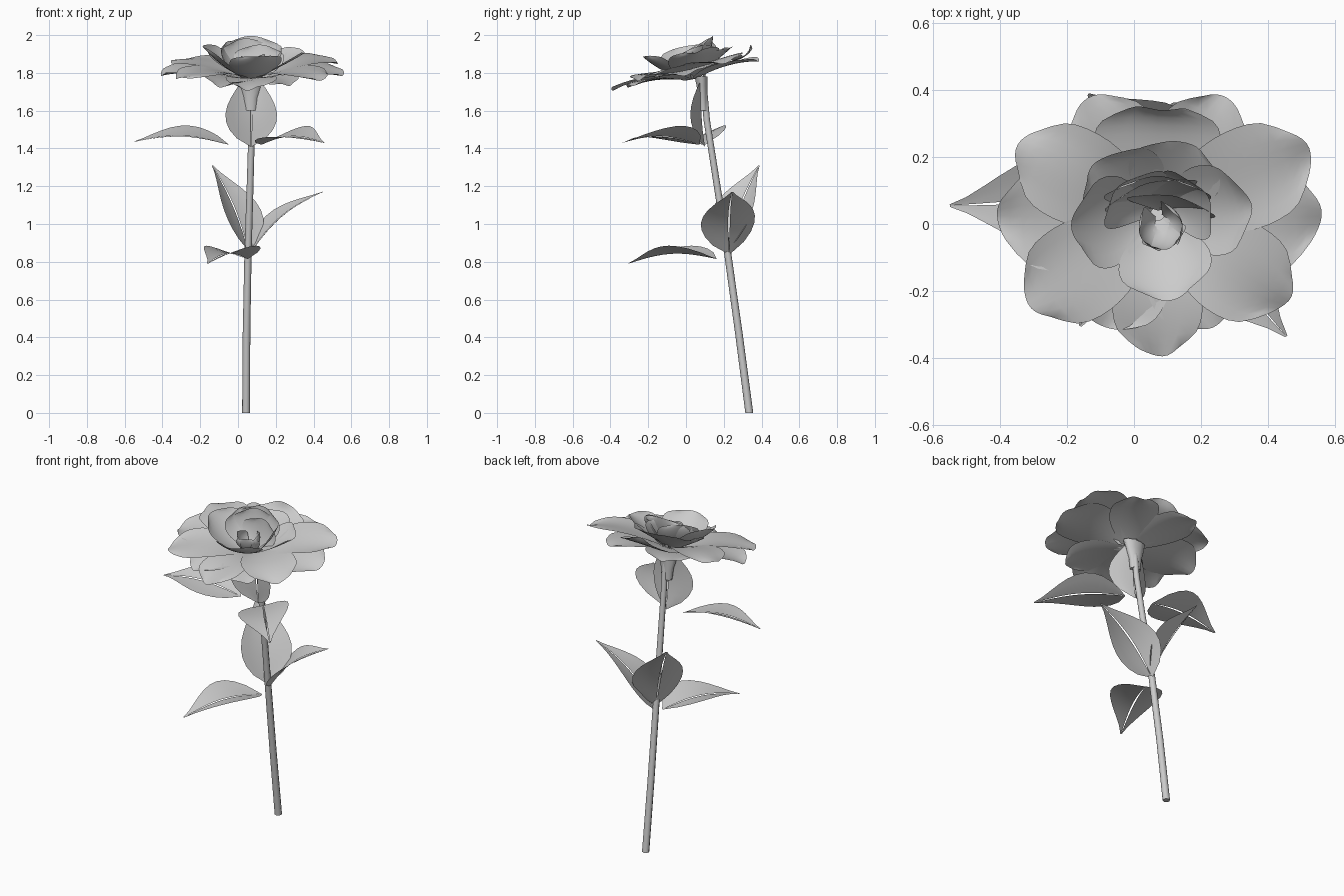
import bpy, math
from mathutils import Vector, Matrix

cube = bpy.data.objects.get("Cube")
if cube:
    bpy.data.objects.remove(cube, do_unlink=True)

grey = bpy.data.materials.new("light_grey")
grey.use_nodes = True
grey.diffuse_color = (0.6, 0.6, 0.6, 1)
grey.node_tree.nodes["Principled BSDF"].inputs["Base Color"].default_value = (0.6, 0.6, 0.6, 1)


def make_object(name, verts, faces):
    mesh = bpy.data.meshes.new(name)
    mesh.from_pydata(verts, [], faces)
    mesh.materials.append(grey)
    for p in mesh.polygons:
        p.use_smooth = len(p.vertices) == 4
    obj = bpy.data.objects.new(name, mesh)
    bpy.context.collection.objects.link(obj)
    return obj


def grid_faces(rows, cols, start=0):
    return [(start + i * cols + j, start + i * cols + j + 1,
             start + (i + 1) * cols + j + 1, start + (i + 1) * cols + j)
            for i in range(rows - 1) for j in range(cols - 1)]


# Loft of horizontal rings: each ring is (x, y, z, x radius, y radius)
def tube(name, rings, sides=8):
    verts = [(x + rx * math.cos(a), y + ry * math.sin(a), z)
             for x, y, z, rx, ry in rings
             for a in (math.tau * k / sides for k in range(sides))]
    faces = [(i * sides + k, i * sides + (k + 1) % sides,
              (i + 1) * sides + (k + 1) % sides, (i + 1) * sides + k)
             for i in range(len(rings) - 1) for k in range(sides)]
    faces.append(tuple(reversed(range(sides))))
    faces.append(tuple(range(len(verts) - sides, len(verts))))
    return make_object(name, verts, faces)


# Folded, arched leaf in two halves with a narrow slit along the midrib;
# roll (degrees) turns it about its length
def leaf(name, base, tip, arch=0.045, half_width=0.145, fold=0.2, roll=0):
    base, tip = Vector(base), Vector(tip)
    along = (tip - base).normalized()
    side = along.cross(Vector((0, 0, 1))).normalized()
    side.rotate(Matrix.Rotation(math.radians(roll), 3, along))
    up = side.cross(along)
    verts, faces, rows, cols = [], [], 11, 4
    for sign in (-1, 1):
        start = len(verts)
        for i in range(rows):
            u = i / (rows - 1)
            w = half_width * math.sin(math.pi * u ** 0.72) * (1 - 0.4 * u ** 3)
            w = max(w, 0.004)
            slit = 0.005 * math.sin(math.pi * u)
            mid = base.lerp(tip, u) + up * arch * math.sin(math.pi * u)
            for j in range(cols):
                v = j / (cols - 1)
                verts.append(mid + side * sign * (slit + w * v) + up * fold * w * v ** 1.3)
        half = grid_faces(rows, cols, start)
        faces += half if sign > 0 else [f[::-1] for f in half]
    return make_object(name, verts, faces)


# Flower head frame, leaning towards the front
head = Matrix.Translation((0.07, 0.03, 1.765)) @ Matrix.Rotation(0.19, 4, "X")


# Petal whose slope runs from rise0 to rise1 degrees along its length
def petal(name, azimuth, length, half_width, rise0, rise1,
          cup=0.2, ruffle=0.0, curl=0, centre=(0, 0), root=0.02):
    a = math.radians(azimuth)
    out = Vector((math.cos(a), math.sin(a), 0))
    side = Vector((-math.sin(a), math.cos(a), 0))
    z = Vector((0, 0, 1))
    pos = Vector((*centre, 0)) + out * root
    verts, rows, cols = [], 13, 9
    for i in range(rows):
        u = i / (rows - 1)
        e = math.radians(rise0 + (rise1 - rise0) * u + curl * u ** 5)
        step = out * math.cos(e) + z * math.sin(e)
        normal = z * math.cos(e) - out * math.sin(e)
        if i:
            pos = pos + step * length / (rows - 1)
        if u < 0.6:
            w = 0.25 + 0.75 * math.sin(math.pi / 2 * u / 0.6)
        else:
            w = max(0.45, math.sqrt(max(0, 1 - ((u - 0.6) / 0.4) ** 2.6)))
        w *= half_width
        for j in range(cols):
            v = 2 * j / (cols - 1) - 1
            wave = ruffle * u * u * math.sin(3 * v + azimuth)
            round_tip = -0.07 * length * v * v * u ** 4
            verts.append(head @ (pos + side * w * v + step * round_tip
                                 + normal * (cup * w * v * v + wave)))
    # rows run outwards, so the faces point up and inwards
    return make_object(name, verts, grid_faces(rows, cols))


# Stem and the flared cup under the flower
tube("stem", [(0.043, 0.335, 0, 0.021, 0.021), (0.045, 0.28, 0.42, 0.02, 0.02),
              (0.053, 0.22, 0.85, 0.019, 0.019), (0.064, 0.165, 1.2, 0.018, 0.018),
              (0.074, 0.11, 1.55, 0.017, 0.017), (0.077, 0.09, 1.77, 0.017, 0.017)])
tube("calyx", [(0.067, 0.092, 1.6, 0.034, 0.024), (0.066, 0.088, 1.67, 0.042, 0.026),
               (0.066, 0.085, 1.73, 0.062, 0.03), (0.066, 0.08, 1.78, 0.075, 0.036)], 10)

# Leaves from the top of the stem downwards
leaf("upper_right_leaf", (-0.05, 0.1, 1.42), (-0.55, 0.055, 1.435), arch=0.04, roll=-12)
leaf("upper_left_leaf", (0.125, 0.07, 1.42), (0.455, -0.335, 1.43), arch=0.04, roll=12)
leaf("upright_leaf", (0.07, 0.1, 1.41), (0.07, 0.115, 1.84), arch=0.025, half_width=0.135, fold=0.45)
leaf("middle_back_leaf", (0.055, 0.215, 0.86), (-0.137, 0.388, 1.31), arch=0.025, fold=0.33)
leaf("middle_left_leaf", (0.06, 0.23, 0.84), (0.45, 0.245, 1.17), roll=10)
leaf("lower_front_leaf", (0.05, 0.16, 0.815), (-0.16, -0.305, 0.79), arch=0.04, fold=0.3)

# Outer spreading petals: azimuth, length, half width
outer = [(0, 0.48, 0.17), (25, 0.495, 0.155), (90, 0.36, 0.19), (152, 0.465, 0.145),
         (180, 0.47, 0.16), (214, 0.46, 0.15), (270, 0.415, 0.135), (327, 0.46, 0.15)]
for n, (azimuth, length, width) in enumerate(outer):
    petal(f"outer_petal_{n + 1}", azimuth, length, width, 24 + 6 * (n % 2), -13,
          cup=0.07, ruffle=0.01, curl=75 if azimuth == 90 else 0)

# Shorter petals filling the gaps
for n, (azimuth, length) in enumerate([(60, 0.4), (120, 0.4), (243, 0.36), (298, 0.36)]):
    petal(f"gap_petal_{n + 1}", azimuth, length, 0.14, 18, -6, cup=0.1, ruffle=0.01)

# Middle petals, half open
for n, (azimuth, length) in enumerate([(12, 0.3), (70, 0.27), (135, 0.27)]):
    petal(f"middle_petal_{n + 1}", azimuth, length, 0.14, 30, 26, cup=0.25, ruffle=0.006)

# Cup petals: azimuth, length, half width, start and end slope
cups = [(180, 0.3, 0.14, 24, 48), (280, 0.275, 0.14, 24, 50), (90, 0.25, 0.16, 36, 74),
        (30, 0.23, 0.12, 30, 62), (135, 0.24, 0.12, 32, 68)]
for n, (azimuth, length, width, low, high) in enumerate(cups):
    petal(f"cup_petal_{n + 1}", azimuth, length, width, low, high, cup=0.3)

# Steep back petals standing behind the heart
petal("standing_petal_1", 108, 0.22, 0.145, 50, 76, cup=0.2, centre=(0.0, 0.02))
petal("standing_petal_2", 78, 0.19, 0.135, 52, 76, cup=0.2, centre=(0.03, -0.01))

# Tight heart of the flower
for n, azimuth in enumerate([200, 290, 20]):
    petal(f"heart_petal_{n + 1}", azimuth, 0.15, 0.07, 40, 95, cup=0.5,
          centre=(0.01, -0.02), root=0.015)
